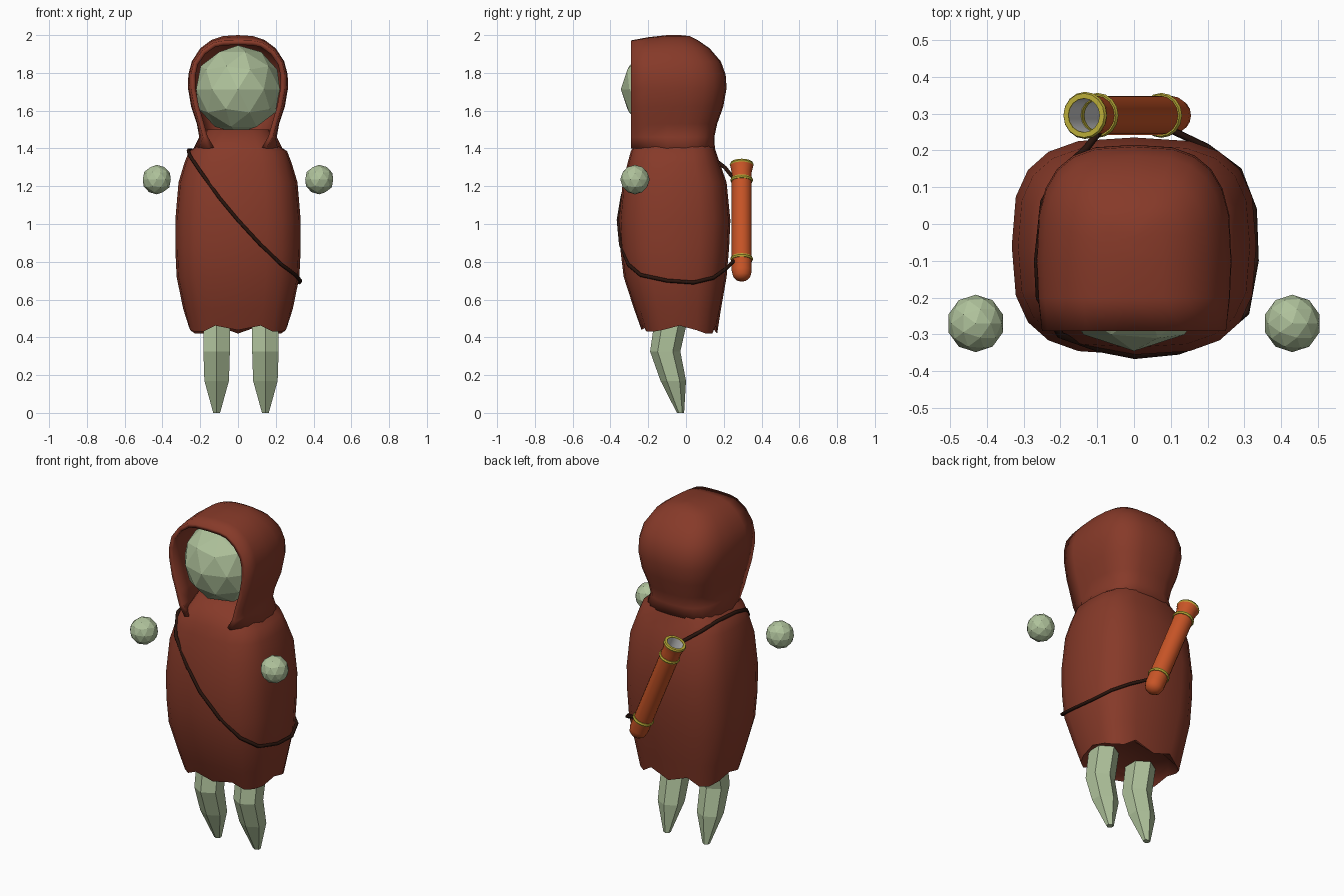
import bpy, bmesh
from math import sin, cos, pi, radians
from mathutils import Vector, Matrix

if "Cube" in bpy.data.objects:
    bpy.data.objects.remove(bpy.data.objects["Cube"])


def mat(name, rgb):
    m = bpy.data.materials.new(name)
    m.diffuse_color = (*rgb, 1)
    m.use_nodes = True
    m.node_tree.nodes["Principled BSDF"].inputs["Base Color"].default_value = m.diffuse_color
    return m


CLOTH = mat("cloth", (0.24, 0.042, 0.022))
SKIN = mat("skin", (0.43, 0.54, 0.33))
LEATHER = mat("leather", (0.58, 0.09, 0.02))
GOLD = mat("gold", (0.5, 0.42, 0.04))
DARK = mat("dark_leather", (0.022, 0.007, 0.004))


def finish(bm, name, material=None, smooth=None):
    bmesh.ops.remove_doubles(bm, verts=bm.verts, dist=0.0005)
    bmesh.ops.recalc_face_normals(bm, faces=bm.faces)
    me = bpy.data.meshes.new(name)
    bm.to_mesh(me)
    bm.free()
    ob = bpy.data.objects.new(name, me)
    bpy.context.collection.objects.link(ob)
    if material:
        me.materials.append(material)
    if smooth:
        bpy.ops.object.select_all(action='DESELECT')
        ob.select_set(True)
        bpy.context.view_layer.objects.active = ob
        bpy.ops.object.shade_smooth_by_angle(angle=radians(smooth))
    return ob


def loft(rows, closed=True, caps=(False, False)):
    bm = bmesh.new()
    vs = [[bm.verts.new(p) for p in r] for r in rows]
    n = len(rows[0])
    for a, b in zip(vs, vs[1:]):
        for i in range(n if closed else n - 1):
            j = (i + 1) % n
            bm.faces.new((a[i], a[j], b[j], b[i]))
    if caps[0]:
        bm.faces.new(vs[0])
    if caps[1]:
        bm.faces.new(vs[-1])
    return bm


def spow(v, p):
    return (1 if v >= 0 else -1) * abs(v) ** p


def ring(z, w, y0, y1, n=20, p=0.67):
    """Rounded-square horizontal ring."""
    c, r = (y0 + y1) / 2, (y1 - y0) / 2
    return [Vector((w * spow(cos(2 * pi * i / n), p), c + r * spow(sin(2 * pi * i / n), p), z))
            for i in range(n)]


# robe: rounded-square rings, ragged hem, closed underside
hem = ring(0.45, 0.262, -0.235, 0.165)
for i, v in enumerate(hem):
    v.z += (0.012, -0.012)[i % 2]
    if i in (2, 3, 5, 7, 8):
        v.z = 0.42
    if i in (12, 13, 17, 18):
        v.z = 0.43
robe_rows = [ring(0.48, 0.22, -0.19, 0.12), hem] + [ring(*r) for r in (
    (0.55, 0.29, -0.275, 0.185), (0.72, 0.325, -0.33, 0.215), (0.87, 0.332, -0.348, 0.228),
    (1.02, 0.332, -0.355, 0.235), (1.22, 0.315, -0.335, 0.215), (1.32, 0.285, -0.31, 0.18),
    (1.385, 0.26, -0.292, 0.158), (1.415, 0.215, -0.275, 0.148), (1.5, 0.165, -0.22, 0.11))]
finish(loft(robe_rows, caps=(True, True)), "robe", CLOTH, 60)


# hood: U-shaped rows open at the front, closing on the crown line
def hood_row(z, w, back, wf, drop):
    mid, front = -0.1, -0.29
    half = [Vector((wf, front, z - drop)),
            Vector((wf + (w - wf) * 0.7, -0.2, z - drop * 0.4))]
    arc = [Vector((w * spow(cos(pi * i / 12), 0.68),
                   mid + (back - mid) * spow(sin(pi * i / 12), 0.68), z)) for i in range(13)]
    return half + arc + [Vector((-v.x, v.y, v.z)) for v in reversed(half)]


hood_rows = [hood_row(*r) for r in (
    (1.40, 0.235, 0.153, 0.15, 0), (1.46, 0.205, 0.15, 0.185, 0), (1.53, 0.218, 0.165, 0.205, 0),
    (1.62, 0.248, 0.197, 0.232, 0), (1.72, 0.265, 0.215, 0.25, 0), (1.79, 0.263, 0.21, 0.25, 0),
    (1.86, 0.245, 0.185, 0.235, 0.005), (1.93, 0.2, 0.125, 0.19, 0.012),
    (1.975, 0.14, 0.06, 0.13, 0.015), (1.995, 0.08, 0.02, 0.08, 0.025), (2.0, 0, -0.03, 0, 0.028))]
hood = finish(loft(hood_rows, closed=False), "hood", CLOTH, 50)
thick = hood.modifiers.new("thickness", 'SOLIDIFY')
thick.thickness = 0.025
thick.offset = -1


# head and floating hands
def ball(name, loc, r):
    bm = bmesh.new()
    bmesh.ops.create_icosphere(bm, subdivisions=2, radius=r, matrix=Matrix.Translation(loc))
    finish(bm, name, SKIN)


ball("head", (0, -0.112, 1.713), 0.233)
for side, s in (("left", -1), ("right", 1)):
    ball(side + "_hand", (s * 0.43, -0.27, 1.235), 0.078)

# legs: six-sided, bent at the knee, tapering to a point
for side, x in (("left", -0.113), ("right", 0.145)):
    rows = []
    for z, y0, y1, w in ((0, -0.048, -0.01, 0.018), (0.17, -0.135, 0.0, 0.065),
                         (0.325, -0.19, -0.03, 0.07), (0.5, -0.165, 0.01, 0.07)):
        c, r = (y0 + y1) / 2, (y1 - y0) / 2
        rows.append([(x + w / 0.866 * cos(pi / 6 + i * pi / 3), c + r * sin(pi / 6 + i * pi / 3), z)
                     for i in range(6)])
    finish(loft(rows, caps=(True, True)), side + "_leg", SKIN)

# quiver: lathed about a tilted axis across the back
BOTTOM, TOP = Vector((0.122, 0.295, 0.7)), Vector((-0.135, 0.295, 1.32))
AXIS = TOP - BOTTOM
LEN = AXIS.length
TILT = Matrix.Translation(BOTTOM) @ AXIS.to_track_quat('Z', 'Y').to_matrix().to_4x4()


def lathe(name, profile, material, smooth=40, n=16, closed_profile=False):
    prof = profile + profile[:1] if closed_profile else profile
    rows = [[TILT @ Vector((r * cos(2 * pi * i / n), r * sin(2 * pi * i / n), h))
             for i in range(n)] for r, h in prof]
    bm = loft(rows)
    bmesh.ops.dissolve_degenerate(bm, dist=0.0001, edges=bm.edges)
    return finish(bm, name, material, smooth)


lathe("quiver", [(0.0001, 0), (0.03, 0.008), (0.046, 0.025), (0.053, 0.055), (0.053, LEN - 0.05),
                 (0.061, LEN - 0.012)], LEATHER)
lathe("quiver_lining", [(0.0001, 0.06), (0.044, 0.06), (0.046, LEN - 0.002)], None)
for name, h, r in (("quiver_lower_band", 0.125, 0.053), ("quiver_upper_band", LEN - 0.095, 0.053),
                   ("quiver_rim", LEN - 0.006, 0.056)):
    lathe(name, [(r - 0.01, h - 0.009), (r + 0.004, h - 0.009), (r + 0.008, h),
                 (r + 0.004, h + 0.009), (r - 0.01, h + 0.009)], GOLD, closed_profile=True)

# strap: thin cord from the quiver over one shoulder and under the other side
path = [(-0.08, 0.27, 1.22), (-0.13, 0.205, 1.30), (-0.2, 0.14, 1.35), (-0.245, 0.06, 1.39),
        (-0.262, -0.1, 1.39), (-0.257, -0.2, 1.365), (-0.2, -0.302, 1.28), (-0.1, -0.337, 1.14),
        (0, -0.357, 1.02), (0.12, -0.345, 0.89), (0.23, -0.305, 0.785), (0.305, -0.24, 0.73),
        (0.33, -0.1, 0.7), (0.325, 0.04, 0.69), (0.285, 0.145, 0.715), (0.2, 0.208, 0.76),
        (0.07, 0.27, 0.82)]
cu = bpy.data.curves.new("strap", 'CURVE')
cu.dimensions = '3D'
cu.bevel_depth = 0.01
cu.bevel_resolution = 1
cu.use_fill_caps = True
sp = cu.splines.new('POLY')
sp.points.add(len(path) - 1)
for pt, co in zip(sp.points, path):
    pt.co = (*co, 1)
cu.materials.append(DARK)
bpy.context.collection.objects.link(bpy.data.objects.new("strap", cu))
